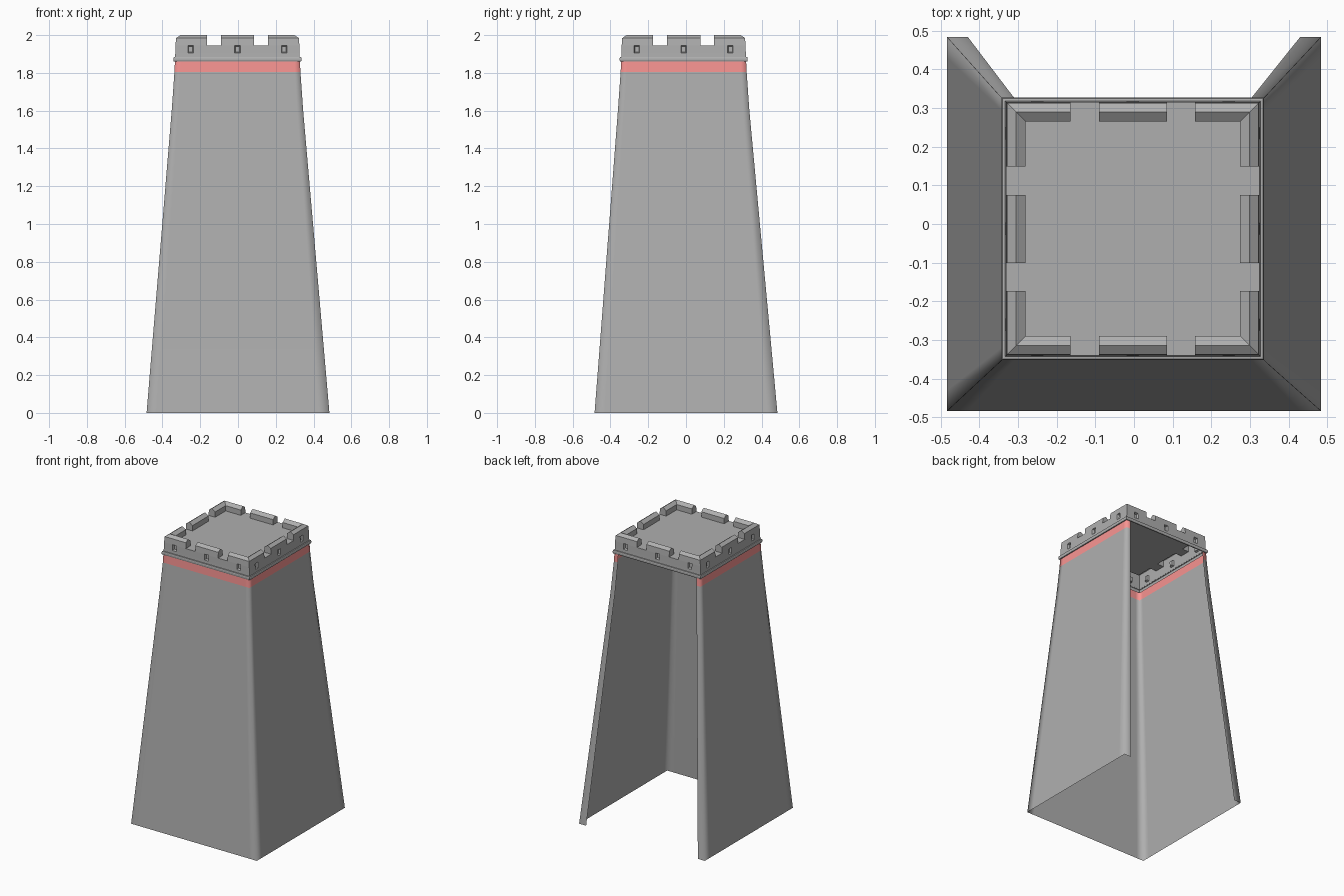
import bpy, bmesh
from mathutils import Matrix, Vector

if "Cube" in bpy.data.objects:
    bpy.data.objects.remove(bpy.data.objects["Cube"])

CX, CY = -0.003, -0.0125          # the top sits slightly off centre
STONE = (0.43, 0.43, 0.43, 1)
RED = (0.95, 0.3, 0.29, 1)


def paint(name, color):
    m = bpy.data.materials.new(name)
    m.diffuse_color = color
    m.use_nodes = True
    m.node_tree.nodes["Principled BSDF"].inputs["Base Color"].default_value = m.diffuse_color
    return m


stone, red = paint("stone", STONE), paint("red_paint", RED)


def make(name, faces, mat=stone, smooth=False):
    """Build an object from a list of point loops, welding shared corners."""
    bm = bmesh.new()
    for f in faces:
        bm.faces.new([bm.verts.new(p) for p in f])
    bmesh.ops.remove_doubles(bm, verts=bm.verts, dist=1e-5)
    for f in bm.faces:
        f.smooth = smooth
    me = bpy.data.meshes.new(name)
    bm.to_mesh(me)
    bm.free()
    me.materials.append(mat)
    ob = bpy.data.objects.new(name, me)
    bpy.context.collection.objects.link(ob)
    return ob


def section(h, s, z, t):
    """Open-backed square section with a narrow strip at each corner."""
    e = h - s
    half = [(-e, h), (-h, h), (-h, e), (-h, -e), (-h, -h), (-e, -h)]
    pts = half + [(-x, y) for x, y in reversed(half)]
    return [(x + CX * t, y + CY * t, z) for x, y in pts]


def loft(rows):
    r = [section(*row) for row in rows]
    return [(a[i], a[i + 1], b[i + 1], b[i])
            for a, b in zip(r, r[1:]) for i in range(len(a) - 1)]


# Tapered wall sheet, open at the back, and the painted band above it
make("tower_wall", loft([(0.484, 0.054, 0, 0), (0.348, 0.034, 1.6, 1),
                         (0.3335, 0.031, 1.805, 1)]), smooth=True)
make("painted_band", loft([(0.3335, 0.031, 1.805, 1), (0.331, 0.03, 1.86, 1)]),
     red, smooth=True)


def four_sides(faces):
    """Repeat the front side's faces around the tower."""
    out = []
    for k in range(4):
        m = Matrix.Translation((CX, CY, 0)) @ Matrix.Rotation(k * 1.5707963, 4, 'Z')
        out += [[m @ Vector(p) for p in f] for f in faces]
    return out


# Ledge moulding ring
ring = [(0.331, 1.86), (0.337, 1.861), (0.339, 1.867), (0.339, 1.877),
        (0.337, 1.883), (0.329, 1.884)]
make("ledge", four_sides([[(-a, -a, z), (a, -a, z), (b, -b, w), (-b, -b, w)]
                          for (a, z), (b, w) in zip(ring, ring[1:])]))

# Battlement profile: outer wall, ridged coping, upright inner face
P = [(0.33, 1.88), (0.329, 1.905), (0.328, 1.945), (0.325, 1.984),
     (0.302, 2.0), (0.277, 1.982), (0.277, 1.945)]
notch = [(-0.161, -0.088), (0.088, 0.161)]
windows = [(c - 0.015, c + 0.015) for c in (-0.2475, 0, 0.2475)]
cols = [-9] + sorted(u for pair in notch + windows for u in pair) + [9]


def pt(u, k):
    h, z = P[k]
    return (max(-h, min(h, u)), -h, z)


side = []
for a, b in zip(cols, cols[1:]):
    gap = (a, b) in notch
    for k in range(2 if gap else len(P) - 1):
        q = [pt(a, k), pt(b, k), pt(b, k + 1), pt(a, k + 1)]
        if k == 1 and (a, b) in windows:          # recessed slit window
            c = sum((Vector(p) for p in q), Vector()) / 4
            r = [Vector((c.x + 0.7 * (x - c.x), y + 0.014, c.z + 0.75 * (z - c.z)))
                 for x, y, z in q]
            side += [[q[i], q[(i + 1) % 4], r[(i + 1) % 4], r[i]] for i in range(4)]
            side.append(r)
        else:
            side.append(q)
    if gap:                                       # notch floor and merlon ends
        side.append([pt(a, 2), pt(b, 2), pt(b, 6), pt(a, 6)])
        side.append([pt(b, k) for k in range(2, 7)])
        side.append([pt(a, k) for k in range(6, 1, -1)])
make("battlements", four_sides(side))

# Flat roof deck level with the notch floors
d = 0.277
make("roof_deck", [[(CX + x, CY + y, 1.945)
                    for x, y in ((-d, -d), (d, -d), (d, d), (-d, d))]])
